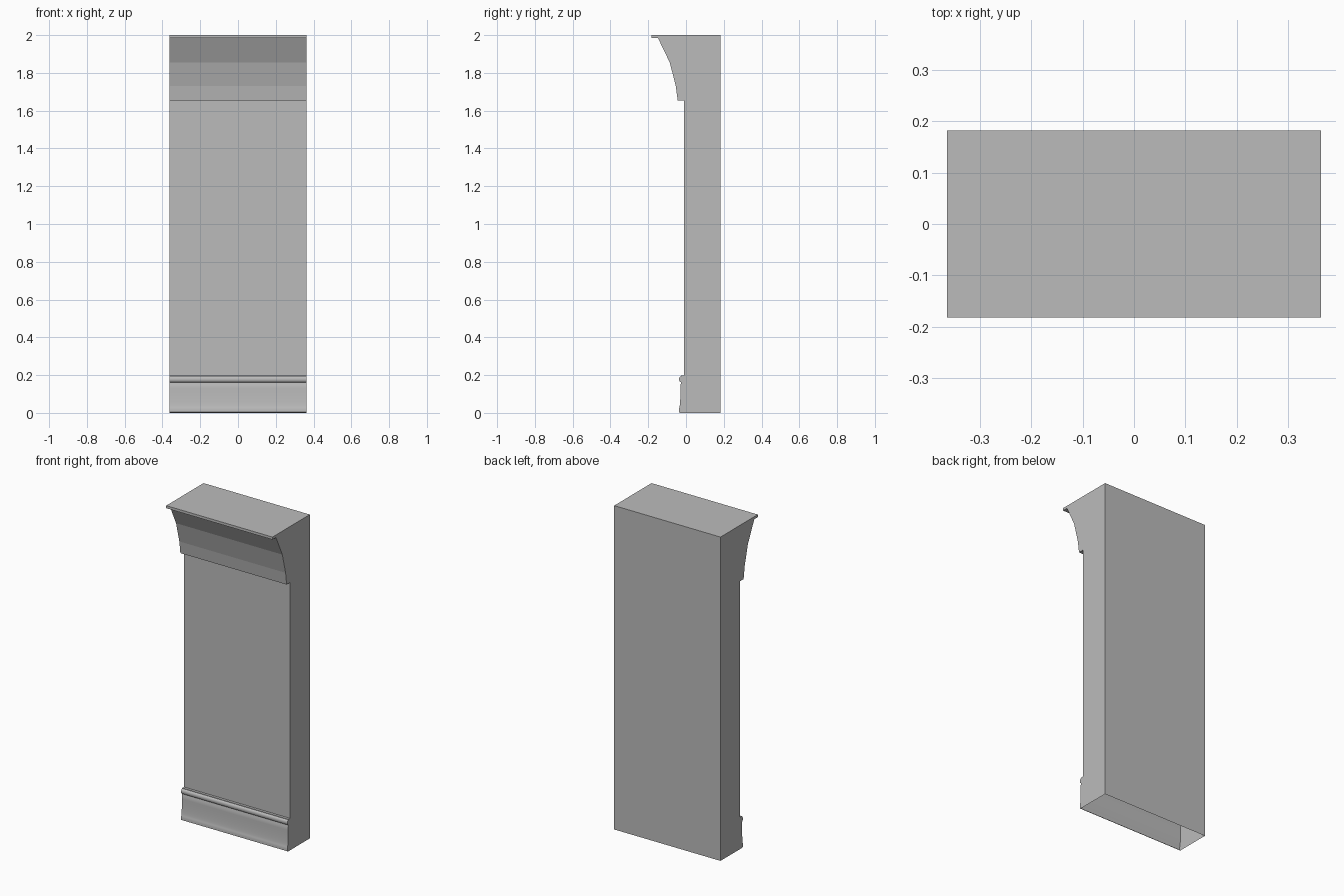
import bpy, bmesh, math

HALF_WIDTH = 0.363
BACK = 0.182
WALL = -0.01

cube = bpy.data.objects.get("Cube")
if cube:
    bpy.data.objects.remove(cube, do_unlink=True)

grey = bpy.data.materials.new("plain_grey")
grey.use_nodes = True
colour = (0.5, 0.5, 0.5, 1)
grey.diffuse_color = colour
grey.node_tree.nodes["Principled BSDF"].inputs["Base Color"].default_value = colour


def arc(cy, cz, ry, rz, start, end, steps):
    """Points (y, z) along part of an ellipse, angles in degrees."""
    angles = [math.radians(start + (end - start) * i / steps) for i in range(steps + 1)]
    return [(cy + ry * math.cos(a), cz + rz * math.sin(a)) for a in angles]


# Side profile of the pilaster, from the bottom front up and round to the back
foot = [(-0.029, 0.0), (-0.037, 0.004), (-0.037, 0.018)]
cove = arc(-0.037, 0.13, 0.008, 0.105, -80, 0, 8) + [(-0.029, 0.15), (-0.026, 0.158)]
bead = arc(-0.026, 0.178, 0.011, 0.016, 270, 90, 10)
base_top = [(-0.026, 0.197), (WALL, 0.197)]
crown = [(WALL, 1.654), (-0.044, 1.654), (-0.054, 1.73), (-0.086, 1.855),
         (-0.148, 1.984), (-BACK, 1.984), (-BACK, 2.0)]
back = [(BACK, 2.0), (BACK, 0.0)]
profile = foot + cove + bead + base_top + crown + back

# Extrude the profile across the width; the underside stays open
bm = bmesh.new()
left, right = ([bm.verts.new((x, y, z)) for y, z in profile] for x in (HALF_WIDTH, -HALF_WIDTH))
for i in range(len(profile) - 1):
    bm.faces.new((right[i], left[i], left[i + 1], right[i + 1]))
bm.faces.new(left[::-1])
bm.faces.new(right)
bmesh.ops.recalc_face_normals(bm, faces=bm.faces)
mesh = bpy.data.meshes.new("pilaster_panel")
bm.to_mesh(mesh)
bm.free()
mesh.materials.append(grey)
panel = bpy.data.objects.new("pilaster_panel", mesh)
bpy.context.collection.objects.link(panel)

# Smooth base moulding, flat everywhere else
bpy.ops.object.select_all(action="DESELECT")
panel.select_set(True)
bpy.context.view_layer.objects.active = panel
bpy.ops.object.shade_smooth_by_angle(angle=math.radians(35))
for face in mesh.polygons:
    face.use_smooth = face.center.z < 0.195
